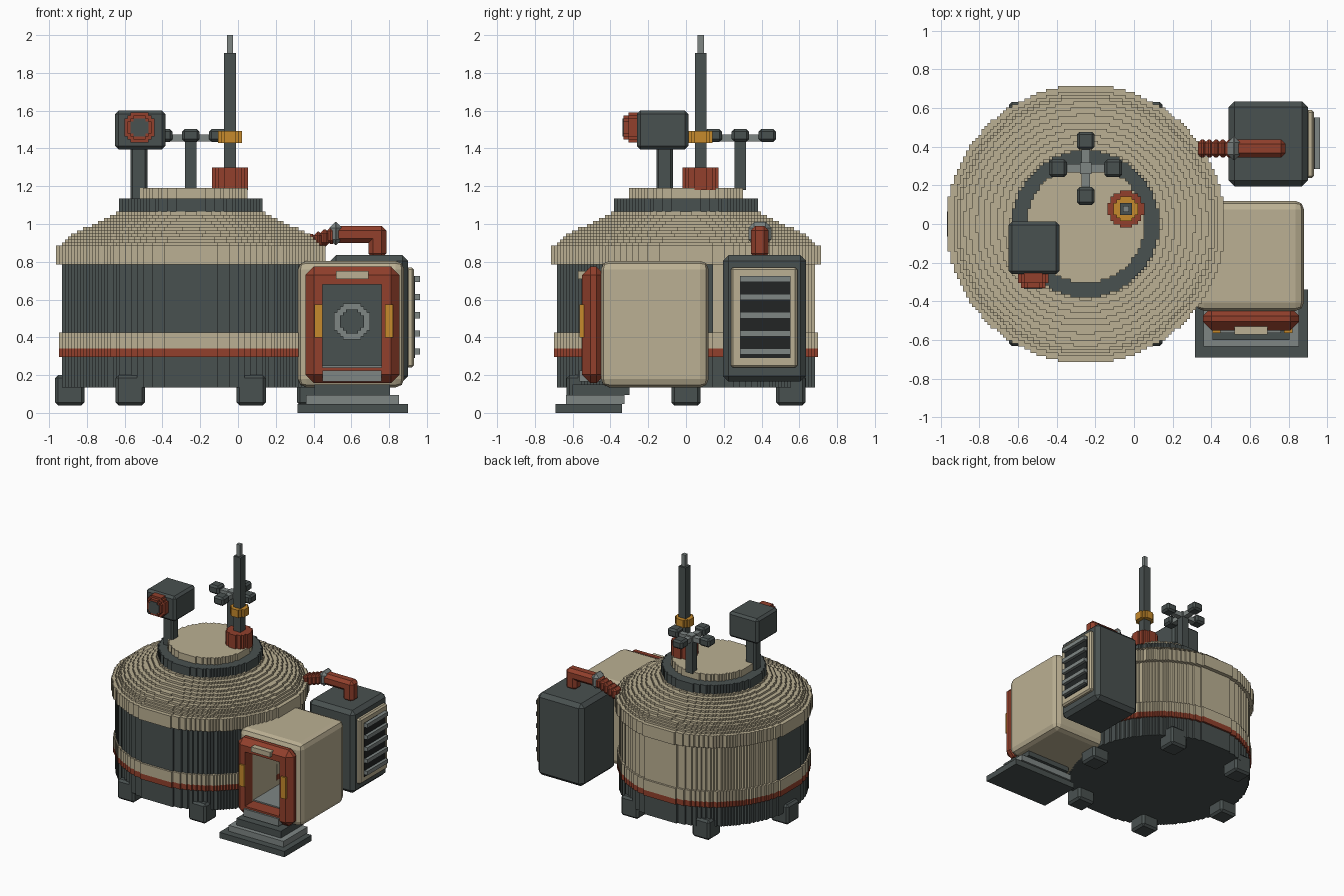
import bpy, bmesh, math
from mathutils import Matrix

if "Cube" in bpy.data.objects:
    bpy.data.objects.remove(bpy.data.objects["Cube"], do_unlink=True)

V = 2 / 126          # size of one block
CX = -0.25           # centre of the round hull


def material(name, rgb):
    lin = [(c / 255 / 12.92) if c < 10 else ((c / 255 + 0.055) / 1.055) ** 2.4 for c in rgb]
    m = bpy.data.materials.new(name)
    m.use_nodes = True
    m.diffuse_color = (*lin, 1)
    bsdf = next(n for n in m.node_tree.nodes if n.type == 'BSDF_PRINCIPLED')
    bsdf.inputs["Base Color"].default_value = (*lin, 1)
    bsdf.inputs["Roughness"].default_value = 0.8
    return m


CREAM = material("cream", (187, 176, 147))
DARK = material("dark slate", (73, 81, 80))
RED = material("rust red", (146, 64, 44))
GOLD = material("amber", (198, 138, 44))
GREY = material("steel grey", (126, 134, 132))
BLACK = material("vent black", (34, 37, 37))


def finish(name, bm, *mats):
    bmesh.ops.recalc_face_normals(bm, faces=bm.faces[:])
    me = bpy.data.meshes.new(name)
    bm.to_mesh(me)
    bm.free()
    for m in mats:
        me.materials.append(m)
    ob = bpy.data.objects.new(name, me)
    bpy.context.collection.objects.link(ob)
    return ob


def box(name, x, y, z, mat, bevel=0, segments=1):
    """Box from (min, max) ranges, with optional cut edges."""
    bm = bmesh.new()
    bmesh.ops.create_cube(bm, size=1)
    for v in bm.verts:
        v.co = [r[0] if c < 0 else r[1] for c, r in zip(v.co, (x, y, z))]
    if bevel:
        bmesh.ops.bevel(bm, geom=bm.edges[:], offset=bevel, segments=segments,
                        profile=0.5, affect='EDGES')
    return finish(name, bm, mat)


def block_disc(bm, r, z0, z1):
    """Disc with a stair-stepped outline."""
    n = round(r / V)
    cols = [(i * V, round(math.sqrt(max(r * r - ((i + 0.5) * V) ** 2, V * V)) / V) * V)
            for i in range(-n, n)]
    pts = []
    for x, h in cols:
        pts += [(x, h), (x + V, h)]
    pts += [(x, -y) for x, y in reversed(pts)]
    ring = []
    for p in pts:
        if not ring or (abs(p[0] - ring[-1][0]) + abs(p[1] - ring[-1][1])) > 1e-5:
            ring.append(p)
    low = [bm.verts.new((x, y, z0)) for x, y in ring]
    high = [bm.verts.new((x, y, z1)) for x, y in ring]
    bm.faces.new(low[::-1])
    bm.faces.new(high)
    for i in range(len(ring)):
        j = (i + 1) % len(ring)
        bm.faces.new((low[i], low[j], high[j], high[i]))


def disc(name, centre, layers, mat, axis='Z'):
    """Stack of stepped discs: (radius, start, end) along the axis."""
    bm = bmesh.new()
    for r, a, b in layers:
        block_disc(bm, r, a, b)
    if axis == 'Y':       # stack grows towards -y
        bm.transform(Matrix.Rotation(math.pi / 2, 4, 'X'))
    bm.transform(Matrix.Translation(centre))
    return finish(name, bm, mat)


def cut(ob, x, y, z):
    """Remove a box-shaped hole from an object."""
    cutter = box("cutter", x, y, z, CREAM)
    cutter.hide_render = True
    mod = ob.modifiers.new("hole", 'BOOLEAN')
    mod.operation = 'DIFFERENCE'
    mod.solver = 'EXACT'
    mod.object = cutter
    bpy.context.view_layer.objects.active = ob
    bpy.ops.object.modifier_apply(modifier=mod.name)
    bpy.data.objects.remove(cutter, do_unlink=True)


# Round hull: base, coloured bands, wall and roof
hub = (CX, 0, 0)
disc("hull_base", hub, [(0.69, 0.135, 0.295)], DARK)
disc("hull_red_band", hub, [(0.705, 0.295, 0.34)], RED)
disc("hull_cream_band", hub, [(0.705, 0.34, 0.425)], CREAM)
wall = disc("hull_wall", hub, [(0.69, 0.425, 0.785)], CREAM)
wall.data.materials.append(DARK)
for f in wall.data.polygons:          # front part of the wall is dark
    if abs(f.normal.z) < 0.5 and f.center.y < 0.15:
        f.material_index = 1
disc("roof_lip", hub, [(0.72, 0.785, 0.885)], CREAM)
radii = [0.69, 0.67, 0.655, 0.63, 0.60, 0.565, 0.53, 0.495, 0.46, 0.425, 0.39]
step = 0.18 / len(radii)
disc("dome_roof", hub, [(r, 0.885 + i * step, 0.885 + (i + 1) * step)
                        for i, r in enumerate(radii)], CREAM)
disc("roof_ring", hub, [(0.38, 1.065, 1.135)], DARK)
disc("roof_cap", hub, [(0.305, 1.135, 1.19)], CREAM)

# Six feet around the hull
for i in range(6):
    a = i * math.pi / 3
    fx, fy = CX + 0.64 * math.cos(a), 0.64 * math.sin(a)
    box(f"foot_{i + 1}", (fx - 0.078, fx + 0.078), (fy - 0.078, fy + 0.078),
        (0.04, 0.2), DARK, 0.016)

# Entrance: hollow cabin, frame, inner door with hand wheel
hole_x, hole_z = (0.447, 0.76), (0.24, 0.68)
cabin = box("entrance_cabin", (0.318, 0.88), (-0.45, 0.12), (0.135, 0.805), CREAM, 0.045, 2)
cut(cabin, hole_x, (-0.6, 0.06), hole_z)
frame = box("entrance_frame", (0.357, 0.855), (-0.55, -0.43), (0.157, 0.775), RED, 0.045)
cut(frame, hole_x, (-0.6, -0.3), hole_z)
box("inner_door", hole_x, (0.03, 0.07), hole_z, DARK)
box("cabin_floor", hole_x, (-0.44, 0.03), (0.235, 0.25), GREY)
disc("door_wheel", (0.603, 0, 0.485), [(0.1, -0.03, -0.005)], GREY, 'Y')
disc("door_wheel_hub", (0.603, 0, 0.485), [(0.068, -0.03, 0.003)], DARK, 'Y')
for side, x in (("right", (0.405, 0.447)), ("left", (0.777, 0.82))):
    box(f"{side}_frame_lamp", x, (-0.563, -0.5), (0.4, 0.575), GOLD)
box("frame_top_tab", (0.52, 0.69), (-0.573, -0.5), (0.71, 0.75), CREAM)
box("door_sill", (0.447, 0.76), (-0.565, -0.45), (0.165, 0.225), GREY)

# Entrance steps
box("step_bottom", (0.315, 0.9), (-0.69, -0.34), (0, 0.047), DARK)
box("step_middle", (0.36, 0.853), (-0.635, -0.325), (0.047, 0.095), GREY)
box("step_top", (0.405, 0.805), (-0.6, -0.3), (0.095, 0.15), DARK)

# Cooling unit with slatted vent
box("cooling_unit", (0.49, 0.9), (0.195, 0.635), (0.165, 0.835), DARK, 0.03)
box("vent_panel", (0.89, 0.932), (0.237, 0.59), (0.24, 0.77), CREAM, 0.012)
box("vent_opening", (0.92, 0.938), (0.285, 0.552), (0.29, 0.725), BLACK)
for i in range(5):
    z = 0.325 + i * 0.096
    box(f"vent_slat_{i + 1}", (0.93, 0.963), (0.285, 0.552), (z - 0.016, z + 0.016), GREY)

# Pipe from cooling unit to dome
box("pipe_riser", (0.69, 0.785), (0.343, 0.438), (0.82, 0.99), RED, 0.024)
box("pipe_run", (0.5, 0.785), (0.343, 0.438), (0.9, 0.99), RED, 0.024)
for i in range(5):
    x, z = 0.33 + i * 0.035, 0.845 + i * 0.012
    box(f"pipe_end_{i + 1}", (x, x + 0.05), (0.343, 0.438), (z, z + 0.09), RED, 0.02)
box("pipe_clamp", (0.485, 0.55), (0.33, 0.452), (0.888, 1.01), GREY, 0.03)

# Lookout lamp on a post
box("lookout_post", (-0.57, -0.48), (-0.157, -0.07), (1.12, 1.41), DARK, 0.012)
box("lookout_head", (-0.65, -0.385), (-0.26, 0.012), (1.395, 1.6), DARK, 0.018)
eye = (-0.522, 0, 1.51)
disc("lookout_lens_ring", eye, [(0.082, 0.25, 0.305), (0.064, 0.3, 0.332)], RED, 'Y')
disc("lookout_lens", eye, [(0.05, 0.32, 0.337)], DARK, 'Y')

# Wind gauge: post, cross arms and four cups
gx, gy = CX, 0.288
box("gauge_post", (gx - 0.03, gx + 0.03), (gy - 0.03, gy + 0.03), (1.18, 1.44), DARK)
box("gauge_arm_x", (gx - 0.13, gx + 0.13), (gy - 0.022, gy + 0.022), (1.437, 1.475), GREY)
box("gauge_arm_y", (gx - 0.022, gx + 0.022), (gy - 0.13, gy + 0.13), (1.437, 1.475), GREY)
box("gauge_hub", (gx - 0.03, gx + 0.03), (gy - 0.03, gy + 0.03), (1.435, 1.485), GREY)
for i, (dx, dy) in enumerate(((1, 0), (0, 1), (-1, 0), (0, -1))):
    x, y = gx + dx * 0.143, gy + dy * 0.143
    box(f"gauge_cup_{i + 1}", (x - 0.046, x + 0.046), (y - 0.046, y + 0.046),
        (1.435, 1.503), DARK, 0.014)

# Antenna mast
mast = (-0.042, 0.078, 0)
disc("mast_base", mast, [(0.094, 1.18, 1.3)], RED)
disc("mast_collar", mast, [(0.064, 1.43, 1.492)], GOLD)
for name, w, z, m in (("mast_pole", 0.031, (1.2, 1.905), DARK), ("mast_tip", 0.016, (1.9, 2.0), GREY)):
    box(name, (mast[0] - w, mast[0] + w), (mast[1] - w, mast[1] + w), z, m)
